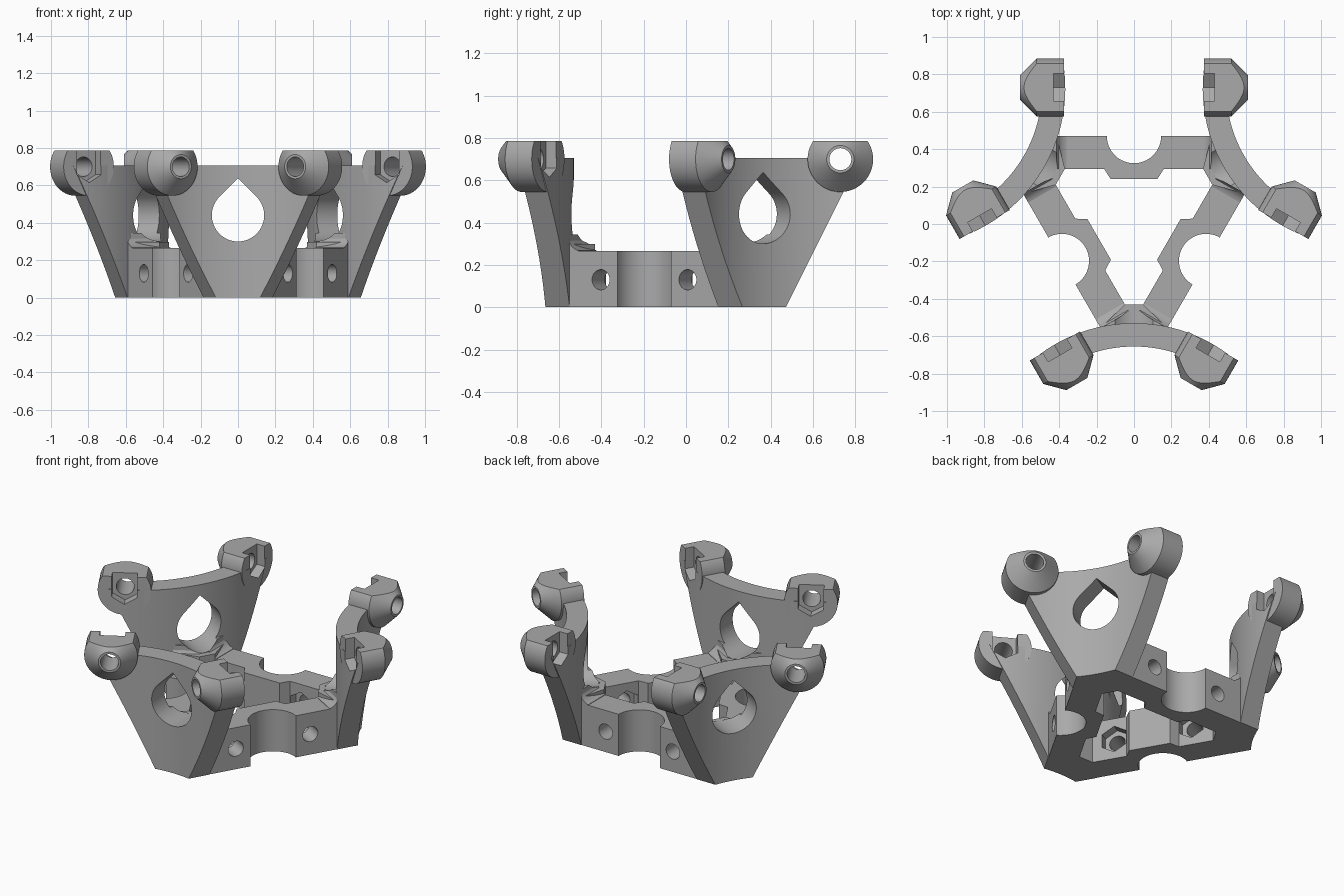
import bpy, bmesh
from math import sin, cos, pi, radians
from mathutils import Matrix, Vector

old = bpy.data.objects.get("Cube")
if old:
    bpy.data.objects.remove(old, do_unlink=True)

grey = bpy.data.materials.new("plain grey")
grey.use_nodes = True
grey.diffuse_color = (0.4, 0.4, 0.4, 1)
grey.node_tree.nodes["Principled BSDF"].inputs["Base Color"].default_value = (0.4, 0.4, 0.4, 1)

THIRD = radians(120)
CENTRE = Vector((0, 0.025, 0))
PLAN = Matrix.Identity(4)
ALONG_X = Matrix(((0, 0, 1, 0), (1, 0, 0, 0), (0, 1, 0, 0), (0, 0, 0, 1)))
ALONG_Y = Matrix(((1, 0, 0, 0), (0, 0, 1, 0), (0, 1, 0, 0), (0, 0, 0, 1)))
TO_FRONT = Matrix.Rotation(-THIRD, 4, 'Z')
MIRROR = Matrix.Scale(-1, 4, (1, 0, 0))


def arc(cx, cy, r, a0, a1, n):
    steps = [radians(a0 + (a1 - a0) * i / n) for i in range(n + 1)]
    return [(cx + r * cos(a), cy + r * sin(a)) for a in steps]


def loft(rings, matrix):
    """Closed solid through a list of (points, height) rings."""
    bm = bmesh.new()
    loops = [[bm.verts.new(matrix @ Vector((u, v, w))) for u, v in pts] for pts, w in rings]
    for a, b in zip(loops, loops[1:]):
        for i in range(len(a)):
            j = (i + 1) % len(a)
            bm.faces.new((a[i], a[j], b[j], b[i]))
    bm.faces.new(loops[0])
    bm.faces.new(loops[-1])
    bmesh.ops.recalc_face_normals(bm, faces=bm.faces)
    return bm


def prism(pts, low, high, matrix):
    return loft([(pts, low), (pts, high)], matrix)


def trim(bm, point, normal):
    """Cut away everything on the normal's side and cap it."""
    geom = bm.verts[:] + bm.edges[:] + bm.faces[:]
    bmesh.ops.bisect_plane(bm, geom=geom, plane_co=point, plane_no=normal, clear_outer=True)
    bmesh.ops.holes_fill(bm, edges=[e for e in bm.edges if e.is_boundary])
    bmesh.ops.recalc_face_normals(bm, faces=bm.faces)
    return bm


def make(name, bm, flip=False):
    if flip:
        bm.transform(MIRROR)
        bmesh.ops.reverse_faces(bm, faces=bm.faces)
    mesh = bpy.data.meshes.new(name)
    bm.to_mesh(mesh)
    bm.free()
    obj = bpy.data.objects.new(name, mesh)
    bpy.context.collection.objects.link(obj)
    return obj


def carve(obj, cutters):
    for c in cutters:
        m = obj.modifiers.new("cut", 'BOOLEAN')
        m.operation, m.solver, m.object = 'DIFFERENCE', 'EXACT', c
    bpy.context.view_layer.update()
    graph = bpy.context.evaluated_depsgraph_get()
    mesh = bpy.data.meshes.new_from_object(obj.evaluated_get(graph))
    obj.modifiers.clear()
    obj.data = mesh
    return obj


# Cutters: teardrop window, joint bores and nut slots
JY, JZ = 0.705, 0.70
tear = make("window_cutter", prism(arc(0, 0.44, 0.14, 135, 405, 40) + [(0, 0.638)], -1.1, -0.3, ALONG_Y))
joint_cutters = {}
for flip in (False, True):
    bore = prism(arc(JY, JZ, 0.052, 0, 350, 35), 0.3, 0.7, ALONG_X)
    hexagon = arc(JY, JZ, 0.085, 210, 330, 2)
    slot_pts = hexagon + [(hexagon[-1][0], 0.9), (hexagon[0][0], 0.9)]
    slot = prism(slot_pts, 0.27, 0.43, ALONG_X)
    for bm in (bore, slot):
        bm.transform(TO_FRONT)
    joint_cutters[flip] = [make("bore_cutter", bore, flip), make("slot_cutter", slot, flip)]

beam_cutters = []
for x in (-0.237, 0.237):
    beam_cutters.append(make("bolt_cutter", prism(arc(x, 0.13, 0.048, 0, 348, 29), 0.1, 0.6, ALONG_Y)))
    beam_cutters.append(make("nut_cutter", prism(arc(x, 0.13, 0.085, 30, 330, 5), 0.2, 0.325, ALONG_Y)))

# Curved wall with sloping sides
ring = arc(0, -1.40, 0.845, 40, 140, 48) + arc(0, -1.40, 0.72, 140, 40, 48)
wall_bm = prism(ring, 0, 0.705, PLAN)
for s in (-1, 1):
    trim(wall_bm, (s * 0.118, -0.69, 0), (s * 0.866, -0.5, -0.5))
parts = [carve(make("curved_wall", wall_bm), [tear] + joint_cutters[False] + joint_cutters[True])]

# Corner filler behind the wall
low = [(-0.05, -0.455), (0.05, -0.455), (0.176, -0.58), (0.12, -0.63), (-0.12, -0.63), (-0.176, -0.58)]
parts.append(make("corner_block", prism(low, 0, 0.298, PLAN)))
high = [(0, -0.49), (0.027, -0.494), (0.176, -0.58), (0.12, -0.63), (-0.12, -0.63), (-0.176, -0.58), (-0.027, -0.494)]
parts.append(carve(make("corner_gusset", prism(high, 0.1, 0.345, PLAN)), [tear]))

for flip in (False, True):
    # Rod joint: barrel with a conical nose and a flat top
    sections = [(0.155, 0.375), (0.155, 0.52), (0.065, 0.61)]
    joint = loft([(arc(JY, JZ, r, 0, 352.5, 47), x) for r, x in sections], ALONG_X)
    trim(joint, (0, 0, 0.787), (0, 0, 1))
    joint.transform(TO_FRONT)
    parts.append(carve(make("rod_joint", joint, flip), joint_cutters[flip]))

    # Concave rise where a beam meets the wall
    rise = arc(0.34, 0.345, 0.08, 285, 360, 10)
    fillet = prism([(0.361, 0.2)] + rise + [(0.42, 0.2)], 0.27, 0.445, ALONG_Y)
    fillet.transform(TO_FRONT)
    parts.append(carve(make("beam_fillet", fillet, flip), [tear]))

# Straight beam with a round bite outside and a thick middle inside
outline = [(-0.414, 0.445), (-0.414, 0.27), (-0.16, 0.27), (-0.125, 0.215),
           (0.125, 0.215), (0.16, 0.27), (0.414, 0.27), (0.414, 0.445)]
outline += arc(0, 0.445, 0.145, 0, -180, 32)
parts.append(carve(make("beam", prism(outline, 0, 0.265, PLAN)), beam_cutters))

for c in [tear] + beam_cutters + joint_cutters[False] + joint_cutters[True]:
    bpy.data.objects.remove(c, do_unlink=True)

# Smooth, colour and repeat every part three times around the centre
bpy.ops.object.select_all(action='DESELECT')
for obj in parts:
    obj.data.materials.clear()
    obj.data.materials.append(grey)
    obj.select_set(True)
bpy.context.view_layer.objects.active = parts[0]
bpy.ops.object.shade_smooth_by_angle(angle=radians(25))
for obj in parts:
    for k in range(3):
        o = obj if k == 0 else obj.copy()
        if k:
            bpy.context.collection.objects.link(o)
        o.location = CENTRE
        o.rotation_euler = (0, 0, k * THIRD)
